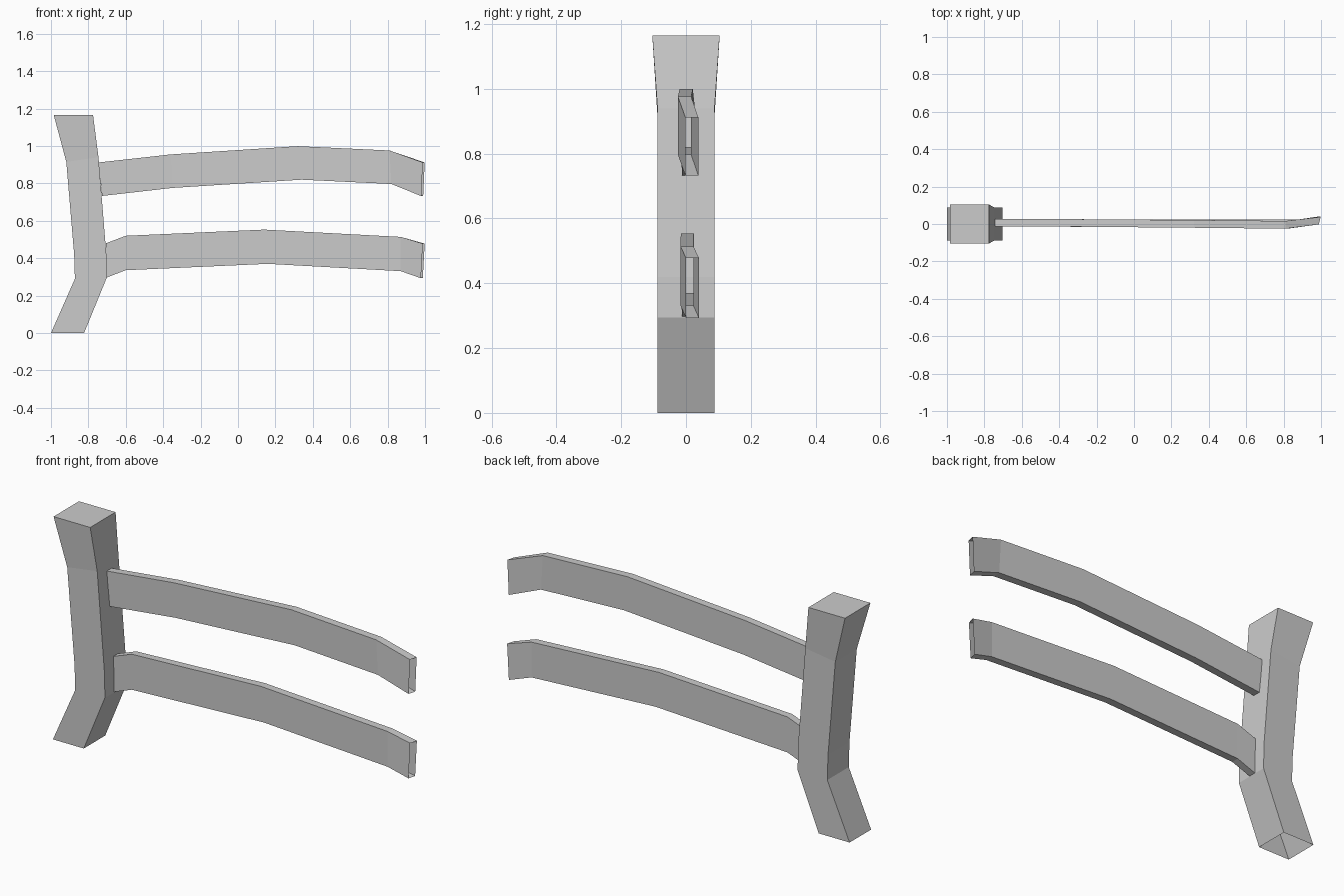
import bpy, bmesh


def loft(name, rings, cap_end=False):
    """Skin a chain of four-cornered rings; ends stay open unless capped."""
    bm = bmesh.new()
    loops = [[bm.verts.new(p) for p in ring] for ring in rings]
    for a, b in zip(loops, loops[1:]):
        for i in range(4):
            j = (i + 1) % 4
            bm.faces.new((a[i], a[j], b[j], b[i]))
    if cap_end:
        bm.faces.new(loops[-1])
    mesh = bpy.data.meshes.new(name)
    bm.to_mesh(mesh)
    bm.free()
    obj = bpy.data.objects.new(name, mesh)
    bpy.context.collection.objects.link(obj)
    return obj


# Crooked post: left x, left z, right x, right z, half depth (open underneath)
post = [(-1.0, 0, -0.823, 0, 0.088),
        (-0.872, 0.29, -0.702, 0.295, 0.088),
        (-0.876, 0.42, -0.704, 0.42, 0.088),
        (-0.918, 0.915, -0.746, 0.94, 0.088),
        (-0.985, 1.165, -0.775, 1.165, 0.104)]
loft("fence_post",
     [[(l, -d, lz), (r, -d, rz), (r, d, rz), (l, d, lz)]
      for l, lz, r, rz, d in post], cap_end=True)


# Bent rails: top x, top z, bottom x, bottom z, front y, back y, back x shift
def rail(name, stations):
    rings = []
    for tx, tz, bx, bz, f, b, s in stations:
        rings.append([(tx, f, tz), (tx + s, b, tz),
                      (bx + s, b, bz), (bx, f, bz)])
    loft(name, rings)


rail("upper_rail", [
    (-0.745, 0.912, -0.727, 0.733, -0.012, 0.028, 0),
    (-0.36, 0.955, -0.35, 0.776, -0.014, 0.026, 0),
    (0.32, 0.999, 0.34, 0.82, -0.02, 0.021, 0),
    (0.81, 0.976, 0.82, 0.797, -0.025, 0.016, 0),
    (0.988, 0.912, 0.98, 0.732, -0.002, 0.038, 0.01)])
rail("lower_rail", [
    (-0.706, 0.48, -0.702, 0.297, -0.012, 0.026, 0),
    (-0.60, 0.52, -0.60, 0.336, -0.014, 0.025, 0),
    (0.14, 0.553, 0.16, 0.37, -0.016, 0.024, 0),
    (0.87, 0.514, 0.87, 0.331, -0.017, 0.023, 0),
    (0.988, 0.478, 0.978, 0.293, 0.0, 0.04, 0.01)])
